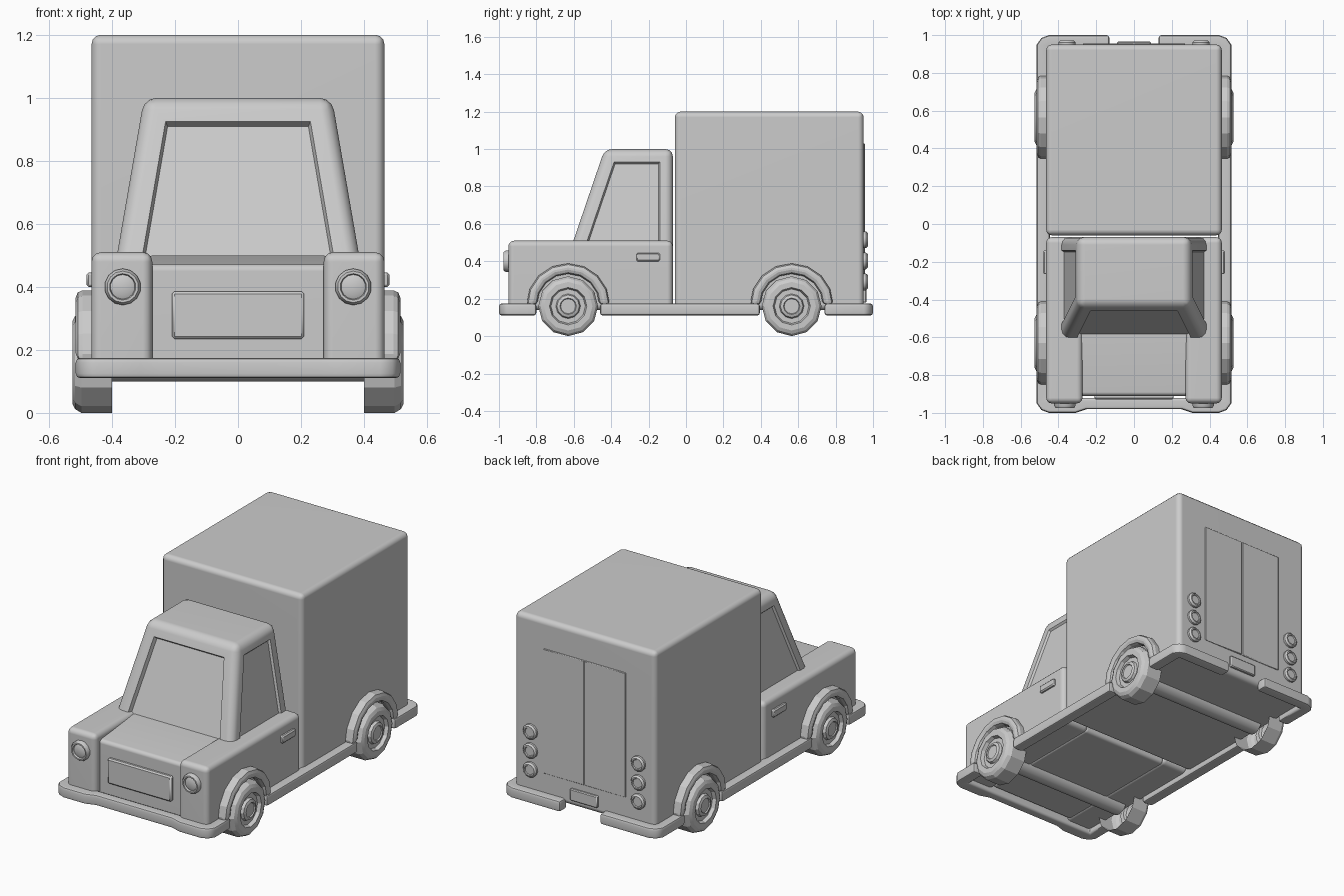
import bpy, bmesh, math
from mathutils import Vector

if "Cube" in bpy.data.objects:
    bpy.data.objects.remove(bpy.data.objects["Cube"])


def finish(bm, name, angle=40, mirror=False, weighted=True):
    bmesh.ops.recalc_face_normals(bm, faces=bm.faces)
    me = bpy.data.meshes.new(name)
    bm.to_mesh(me)
    bm.free()
    ob = bpy.data.objects.new(name, me)
    bpy.context.collection.objects.link(ob)
    bpy.ops.object.select_all(action='DESELECT')
    ob.select_set(True)
    bpy.context.view_layer.objects.active = ob
    bpy.ops.object.shade_smooth_by_angle(angle=math.radians(angle))
    if mirror:
        ob.modifiers.new("mirror", 'MIRROR')
    if weighted:
        w = ob.modifiers.new("weighted", 'WEIGHTED_NORMAL')
        w.keep_sharp = True
    return ob


def round_edges(bm, offset, segments):
    bmesh.ops.recalc_face_normals(bm, faces=bm.faces)
    edges = [e for e in bm.edges if e.is_manifold and e.calc_face_angle() > math.radians(50)]
    bmesh.ops.bevel(bm, geom=edges, offset=offset, segments=segments, profile=0.5,
                    affect='EDGES', clamp_overlap=True)


def prism(name, pts, axis, lo, hi, bevel=0.0, segments=3, angle=40, mirror=False):
    """Extrude a 2D outline: axis 'x' takes (y, z) points, axis 'z' takes (x, y)."""
    bm = bmesh.new()
    place = (lambda a, b: (lo, a, b)) if axis == 'x' else (lambda a, b: (a, b, lo))
    face = bm.faces.new([bm.verts.new(place(a, b)) for a, b in pts])
    new = bmesh.ops.extrude_face_region(bm, geom=[face])["geom"]
    shift = Vector((hi - lo, 0, 0)) if axis == 'x' else Vector((0, 0, hi - lo))
    bmesh.ops.translate(bm, vec=shift, verts=[v for v in new if isinstance(v, bmesh.types.BMVert)])
    if bevel:
        round_edges(bm, bevel, segments)
    return finish(bm, name, angle, mirror)


def box(name, x, y, z, bevel=0.0, segments=3, mirror=False):
    pts = [(x[0], y[0]), (x[1], y[0]), (x[1], y[1]), (x[0], y[1])]
    return prism(name, pts, 'z', z[0], z[1], bevel, segments, 40, mirror)


def lathe(name, profile, axis, centre, sides, angle=25, mirror=True):
    """Spin (radius, distance) points round the x or y axis through centre."""
    bm = bmesh.new()
    rings = []
    for r, d in profile:
        ring = []
        for i in range(sides):
            a = math.tau * i / sides
            u, w = r * math.sin(a), -r * math.cos(a)
            off = (d, u, w) if axis == 'x' else (u, d, w)
            ring.append(bm.verts.new(Vector(centre) + Vector(off)))
        rings.append(ring)
    for a, b in zip(rings, rings[1:]):
        for i in range(sides):
            j = (i + 1) % sides
            bm.faces.new((a[i], a[j], b[j], b[i]))
    bm.faces.new(rings[-1])
    return finish(bm, name, angle, mirror, weighted=False)


# Cargo box, rear doors and number plate
box("cargo_box", (-0.465, 0.465), (-0.06, 0.95), (0.14, 1.2), 0.03)
box("rear_door", (0.002, 0.27), (0.94, 0.956), (0.29, 1.03), 0.003, 1, mirror=True)
box("rear_plate", (-0.09, 0.09), (0.94, 0.965), (0.18, 0.25), 0.005, 1)

# Lower front body: side fenders and sloping centre hood
box("front_fender", (0.272, 0.465), (-0.95, -0.07), (0.14, 0.51), 0.03, mirror=True)
prism("hood", [(-0.91, 0.14), (-0.91, 0.47), (-0.6, 0.5), (-0.08, 0.5), (-0.08, 0.14)],
      'x', -0.29, 0.29, 0.02)
box("grille", (-0.21, 0.21), (-0.93, -0.9), (0.235, 0.385), 0.008, 1)
box("door_handle", (0.455, 0.481), (-0.265, -0.14), (0.4, 0.445), 0.007, 1, mirror=True)

# Tapered cab with recessed windscreen and side windows
bm = bmesh.new()
low = [bm.verts.new(p) for p in ((-0.412, -0.66, 0.34), (0.412, -0.66, 0.34),
                                 (0.412, -0.07, 0.34), (-0.412, -0.07, 0.34))]
top = [bm.verts.new(p) for p in ((-0.298, -0.435, 1.0), (0.298, -0.435, 1.0),
                                 (0.298, -0.07, 1.0), (-0.298, -0.07, 1.0))]
bm.faces.new(low)
bm.faces.new(top)
for i in range(4):
    j = (i + 1) % 4
    bm.faces.new((low[i], low[j], top[j], top[i]))
round_edges(bm, 0.04, 3)
bmesh.ops.recalc_face_normals(bm, faces=bm.faces)
big = [f for f in bm.faces if f.calc_area() > 0.1]
for f in big:
    n = f.normal.copy()
    if n.y < -0.8:
        rim, depth = 0.04, -0.022
    elif abs(n.x) > 0.8:
        rim, depth = 0.03, -0.012
    else:
        continue
    bmesh.ops.inset_individual(bm, faces=[f], thickness=rim, use_even_offset=True)
    bmesh.ops.inset_individual(bm, faces=[f], thickness=0.008, depth=depth, use_even_offset=True)
finish(bm, "cab", 33)

# Bumpers and side skirts
prism("front_bumper",
      [(-0.515, -0.8), (-0.515, -0.95), (-0.49, -0.985), (-0.45, -1.0), (-0.31, -1.0),
       (-0.25, -0.98), (0.25, -0.98), (0.31, -1.0), (0.45, -1.0), (0.49, -0.985),
       (0.515, -0.95), (0.515, -0.8), (0.445, -0.8), (0.445, -0.92), (-0.445, -0.92),
       (-0.445, -0.8)], 'z', 0.11, 0.175, 0.015, 2)
prism("rear_bumper",
      [(0.515, 0.74), (0.515, 0.95), (0.49, 0.985), (0.45, 1.0), (0.13, 1.0),
       (0.13, 0.93), (0.445, 0.93), (0.445, 0.74)], 'z', 0.11, 0.175, 0.015, 2, mirror=True)
box("side_skirt", (0.445, 0.515), (-0.46, 0.395), (0.11, 0.175), 0.015, 2, mirror=True)

# Wheels, faceted arches and axles
wheel = [(0.16, 0.4), (0.16, 0.497), (0.148, 0.517), (0.13, 0.526), (0.1, 0.526), (0.092, 0.505),
         (0.066, 0.505), (0.06, 0.52), (0.044, 0.526), (0.04, 0.52)]
for label, y in (("front", -0.63), ("rear", 0.565)):
    lathe(label + "_wheel", wheel, 'x', (0, y, 0.16), 12)
    lathe(label + "_axle", [(0.06, -0.42), (0.06, 0.42)], 'x', (0, y, 0.16), 12, 40, False)
    steps = [math.pi * i / 8 for i in range(9)]
    arch = [(y + 0.223 * math.cos(a), 0.166 + 0.223 * math.sin(a)) for a in steps]
    arch += [(y + 0.167 * math.cos(a), 0.166 + 0.167 * math.sin(a)) for a in reversed(steps)]
    prism(label + "_wheel_arch", arch, 'x', 0.44, 0.515, 0.022, 2, 20, True)

# Headlights and rear lamps
lathe("headlight", [(0.058, 0.03), (0.058, -0.012), (0.05, -0.025), (0.042, -0.025),
                    (0.039, -0.014), (0.025, -0.02)], 'y', (0.366, -0.95, 0.4), 14, 40)
for i, z in enumerate((0.29, 0.402, 0.515)):
    lathe("rear_lamp_%d" % (i + 1), [(0.045, -0.02), (0.045, 0.01), (0.036, 0.02), (0.029, 0.02),
                                     (0.026, 0.014)], 'y', (0.355, 0.952, z), 12, 40)
